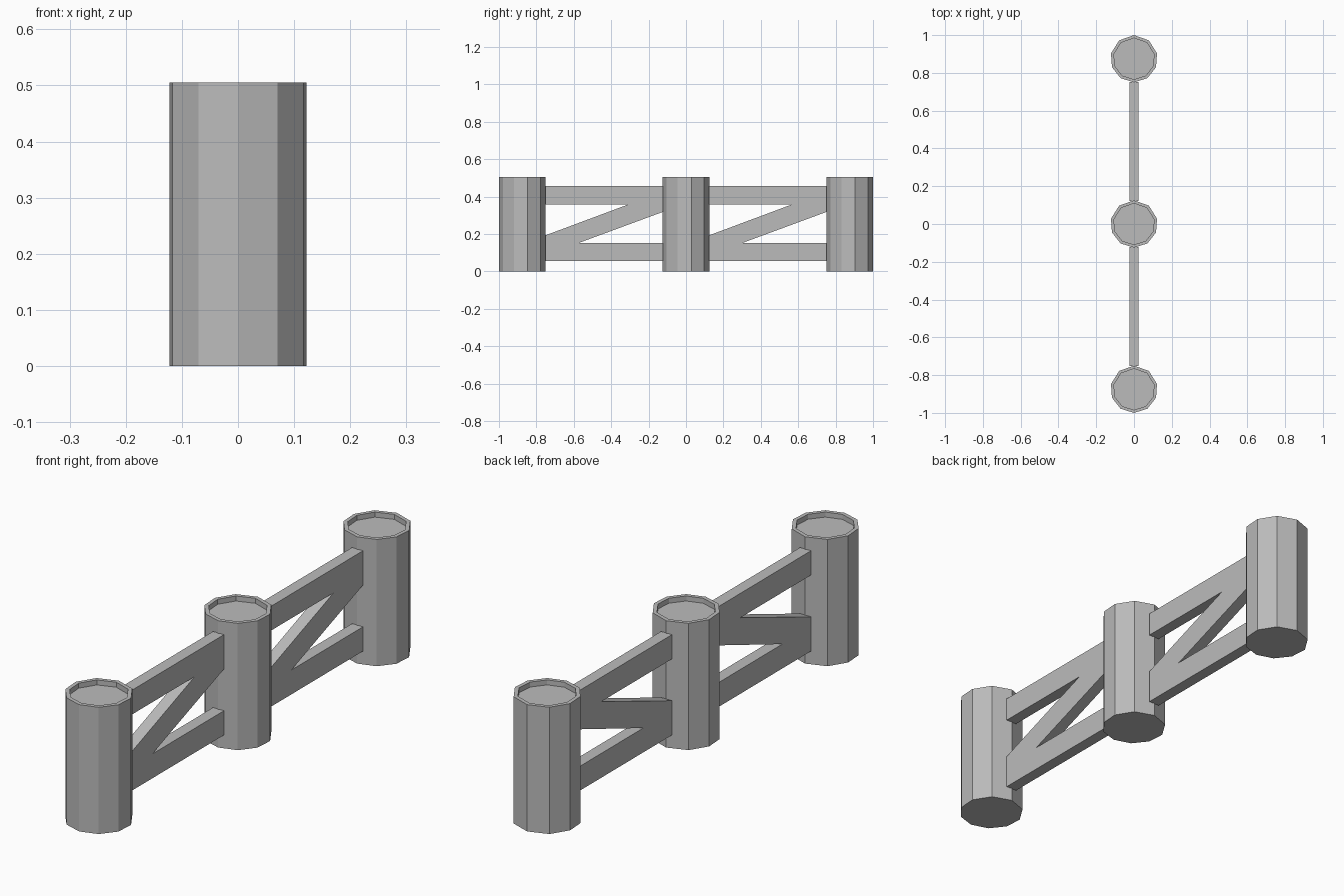
import bpy
import bmesh
from math import sin, cos, radians
from mathutils import Vector

cube = bpy.data.objects.get("Cube")
if cube:
    bpy.data.objects.remove(cube, do_unlink=True)

HEIGHT = 0.505
RADIUS = 0.125
SPACING = 0.875
HALF_THICK = 0.024

grey = bpy.data.materials.new("stone_grey")
grey.use_nodes = True
colour = (0.5, 0.5, 0.5, 1)
grey.diffuse_color = colour
grey.node_tree.nodes["Principled BSDF"].inputs["Base Color"].default_value = colour


def finish(bm, name):
    """Turn a bmesh into a flat shaded grey object."""
    bmesh.ops.recalc_face_normals(bm, faces=bm.faces)
    mesh = bpy.data.meshes.new(name)
    bm.to_mesh(mesh)
    bm.free()
    mesh.materials.append(grey)
    obj = bpy.data.objects.new(name, mesh)
    bpy.context.collection.objects.link(obj)
    return obj


def extrude(name, points, offset):
    """Extrude a flat outline; return the bmesh and its far cap."""
    bm = bmesh.new()
    base = bm.faces.new([bm.verts.new(p) for p in points])
    ext = bmesh.ops.extrude_face_region(bm, geom=[base], use_keep_orig=True)["geom"]
    verts = [g for g in ext if isinstance(g, bmesh.types.BMVert)]
    bmesh.ops.translate(bm, verts=verts, vec=offset)
    cap = [g for g in ext if isinstance(g, bmesh.types.BMFace)][0]
    return bm, cap


# Ten-sided post with a shallow recess inside a raised rim
def post(name, y):
    half = [0, 34.5, 69, 103, 141, 180]
    angles = half + [-a for a in half[-2:0:-1]]
    outline = [(RADIUS * sin(radians(a)), y - RADIUS * cos(radians(a)), 0)
               for a in angles]
    bm, cap = extrude(name, outline, Vector((0, 0, HEIGHT)))
    bmesh.ops.recalc_face_normals(bm, faces=bm.faces)
    bmesh.ops.inset_region(bm, faces=[cap], thickness=0.016)
    rim = list(cap.verts)
    ext = bmesh.ops.extrude_face_region(bm, geom=[cap])["geom"]
    floor = [g for g in ext if isinstance(g, bmesh.types.BMVert)]
    bmesh.ops.translate(bm, verts=floor, vec=(0, 0, -0.02))
    if cap.is_valid:
        bmesh.ops.delete(bm, geom=[cap], context="FACES_ONLY")
    finish(bm, name)


# Upright bar, drawn as an outline in y and z
def bar(name, outline):
    bm, _ = extrude(name, [(-HALF_THICK, y, z) for y, z in outline],
                    Vector((2 * HALF_THICK, 0, 0)))
    finish(bm, name)


for label, y in (("front", -SPACING), ("middle", 0), ("back", SPACING)):
    post(label + "_post", y)

# Two fence panels: rails above and below, joined by one diagonal brace
for label, mid in (("front", -SPACING / 2), ("back", SPACING / 2)):
    a, b = mid - 0.315, mid + 0.315
    for rail, low, high in (("lower", 0.055, 0.152), ("upper", 0.358, 0.455)):
        bar(f"{label}_{rail}_rail", [(a, low), (b, low), (b, high), (a, high)])
    bar(label + "_brace", [(a, 0.152), (a + 0.18, 0.152), (b, 0.318),
                           (b, 0.358), (b - 0.185, 0.358), (a, 0.192)])
